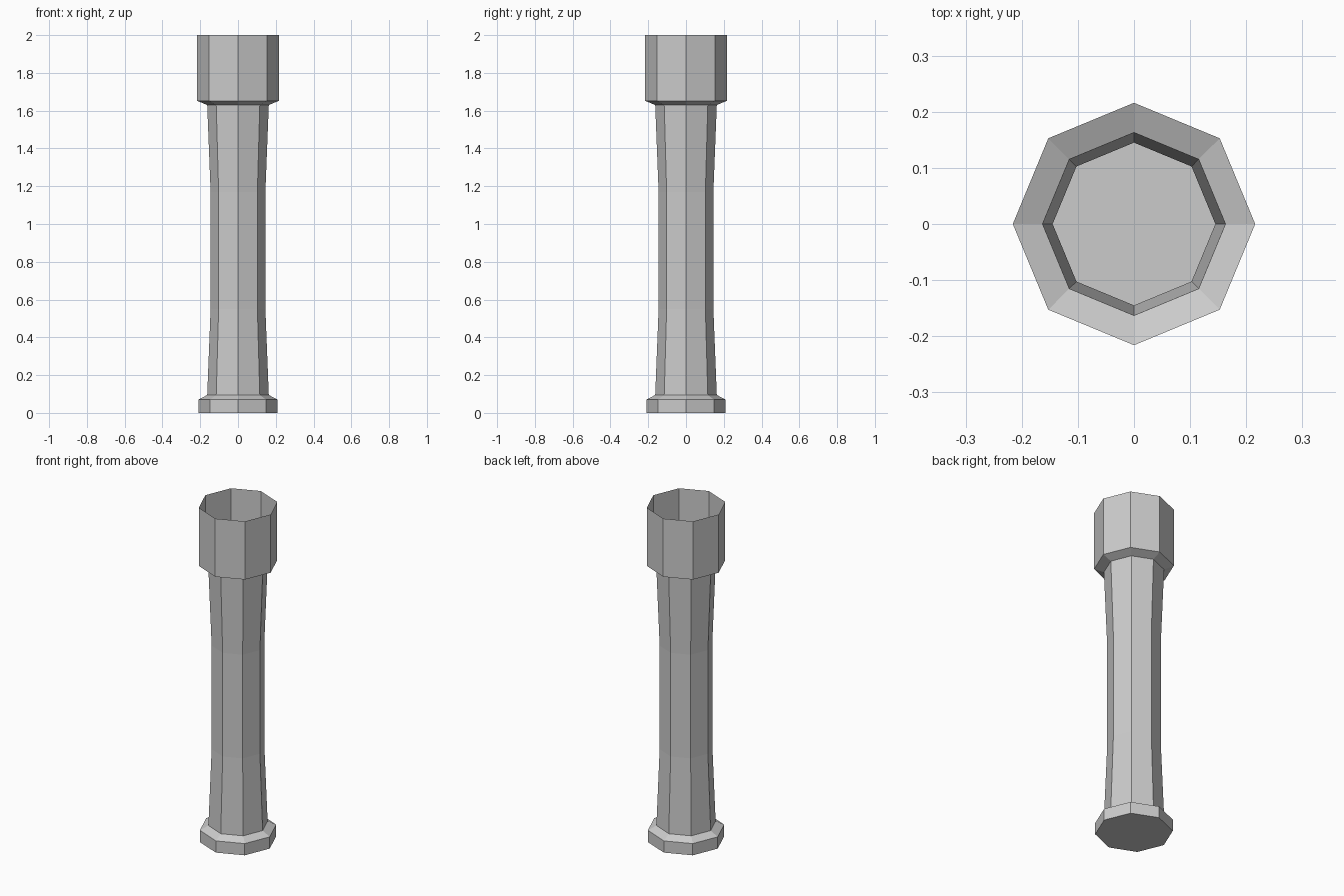
import bpy, bmesh
from math import cos, sin, pi

if "Cube" in bpy.data.objects:
    bpy.data.objects.remove(bpy.data.objects["Cube"])

SIDES = 8

# Profile from base to open rim: (radius, height)
PROFILE = [
    (0.21, 0.0), (0.21, 0.07),        # foot
    (0.163, 0.095),                   # foot bevel
    (0.145, 0.55), (0.145, 1.17),     # waisted shaft
    (0.163, 1.63),                    # shaft top
    (0.216, 1.652), (0.216, 2.0),     # open cup
]

bm = bmesh.new()
rings = [[bm.verts.new((r * cos(2 * pi * i / SIDES), r * sin(2 * pi * i / SIDES), z))
          for i in range(SIDES)] for r, z in PROFILE]

# Thin open-topped wall
for low, high in zip(rings, rings[1:]):
    for i in range(SIDES):
        j = (i + 1) % SIDES
        bm.faces.new((low[i], low[j], high[j], high[i]))

# Closed underside
bm.faces.new(rings[0][::-1])

mesh = bpy.data.meshes.new("octagonal_pillar")
bm.to_mesh(mesh)
bm.free()
pillar = bpy.data.objects.new("octagonal_pillar", mesh)
bpy.context.collection.objects.link(pillar)
